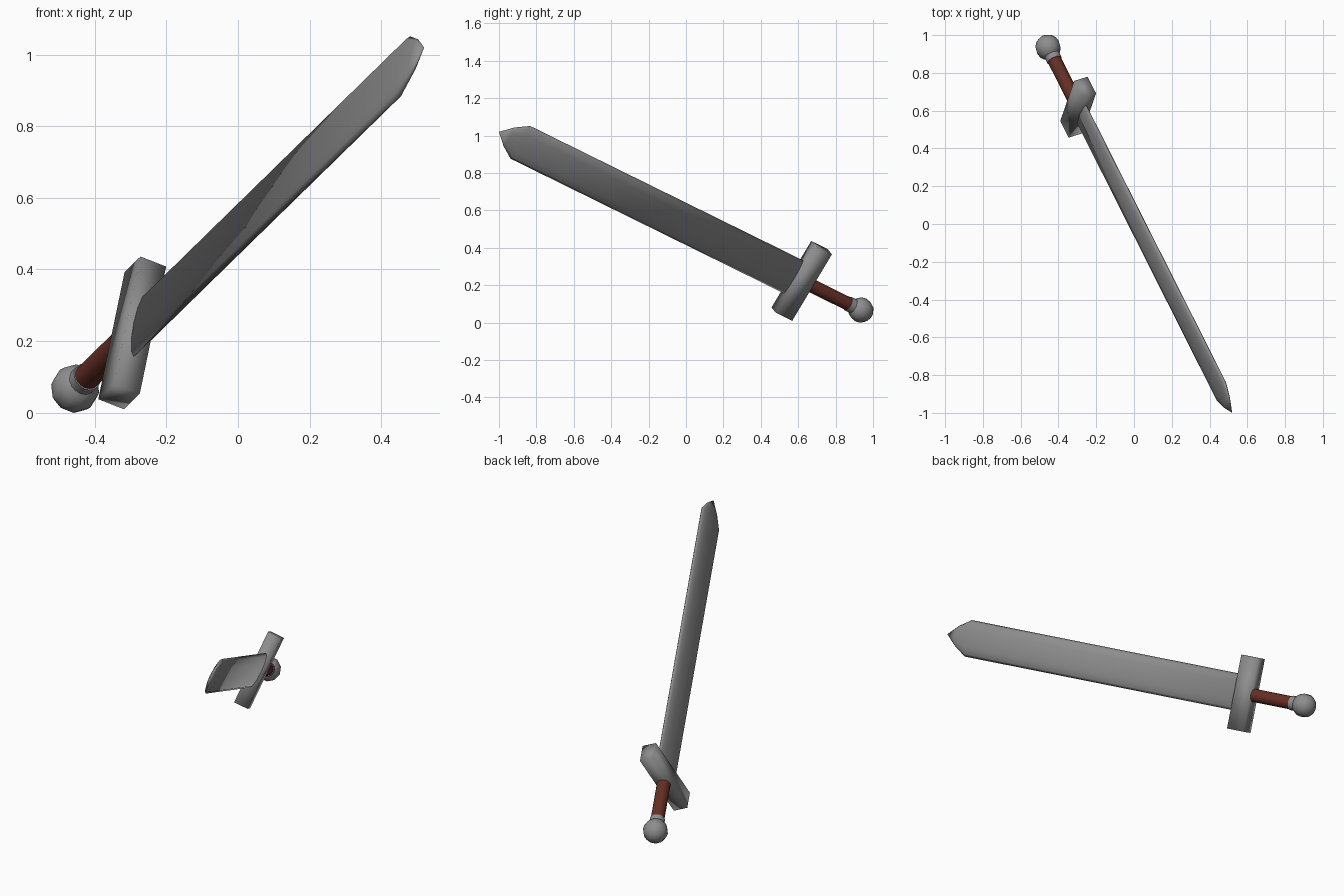
import bpy, bmesh, math
from mathutils import Vector, Matrix

if "Cube" in bpy.data.objects:
    bpy.data.objects.remove(bpy.data.objects["Cube"])

# Sword frame: local x = blade width, y = blade thickness, z = towards the tip
POMMEL = Vector((-0.455, 0.935, 0.067))
TIP = Vector((0.52, -1.0, 1.02))
axis = (TIP - POMMEL).normalized()
wide = Vector((0.173, 0.508, 0.843))
wide = (wide - axis * wide.dot(axis)).normalized()
thick = axis.cross(wide)
FRAME = Matrix((wide, thick, axis)).transposed().to_4x4()
FRAME.translation = POMMEL
LENGTH = (TIP - POMMEL).length
GUARD = 0.387            # distance of the guard from the pommel


def material(name, rgb):
    m = bpy.data.materials.new(name)
    m.diffuse_color = (*rgb, 1)
    m.use_nodes = True
    m.node_tree.nodes["Principled BSDF"].inputs["Base Color"].default_value = m.diffuse_color
    return m


steel = material("steel_grey", (0.27, 0.27, 0.27))
leather = material("leather_brown", (0.13, 0.028, 0.017))


def finish(name, bm, mat):
    bmesh.ops.recalc_face_normals(bm, faces=bm.faces)
    me = bpy.data.meshes.new(name)
    bm.to_mesh(me)
    bm.free()
    me.materials.append(mat)
    for p in me.polygons:
        p.use_smooth = True
    ob = bpy.data.objects.new(name, me)
    ob.matrix_world = FRAME
    bpy.context.collection.objects.link(ob)
    return ob


def loft(name, stations, sides, mat):
    """Elliptical rings (z, half width, half thickness) joined along the axis."""
    bm = bmesh.new()
    rings = []
    for z, a, b in stations:
        rings.append([bm.verts.new((a * math.cos(t), b * math.sin(t), z))
                      for t in (2 * math.pi * i / sides for i in range(sides))])
    for lo, hi in zip(rings, rings[1:]):
        for i in range(sides):
            j = (i + 1) % sides
            bm.faces.new((lo[i], lo[j], hi[j], hi[i]))
    bm.faces.new(rings[0])
    bm.faces.new(rings[-1])
    bmesh.ops.remove_doubles(bm, verts=bm.verts, dist=1e-5)
    return finish(name, bm, mat)


# Blade: lens section, straight to the shoulders, then a short point
W, T = 0.1035, 0.02
loft("blade", [(GUARD, W, T), (LENGTH - 0.14, W, T),
               (LENGTH - 0.065, W * 0.56, T * 0.65), (LENGTH, 0, 0)], 12, steel)

# Guard: smooth-shaded bar across the blade
bm = bmesh.new()
bmesh.ops.create_cube(bm, size=1)
bmesh.ops.scale(bm, vec=(0.42, 0.08, 0.108), verts=bm.verts)
bmesh.ops.translate(bm, vec=(0, 0, GUARD), verts=bm.verts)
finish("guard", bm, steel)

# Grip and the small collar next to the pommel
grip = loft("grip", [(0.03, 0.037, 0.037), (GUARD, 0.037, 0.037)], 16, leather)
collar = loft("collar", [(0.03, 0.041, 0.041), (0.083, 0.041, 0.041)], 16, steel)
for ob in (grip, collar):
    bpy.ops.object.select_all(action='DESELECT')
    ob.select_set(True)
    bpy.context.view_layer.objects.active = ob
    bpy.ops.object.shade_smooth_by_angle(angle=math.radians(40))

# Pommel ball
bm = bmesh.new()
bmesh.ops.create_uvsphere(bm, u_segments=10, v_segments=8, radius=0.068)
finish("pommel", bm, steel)
